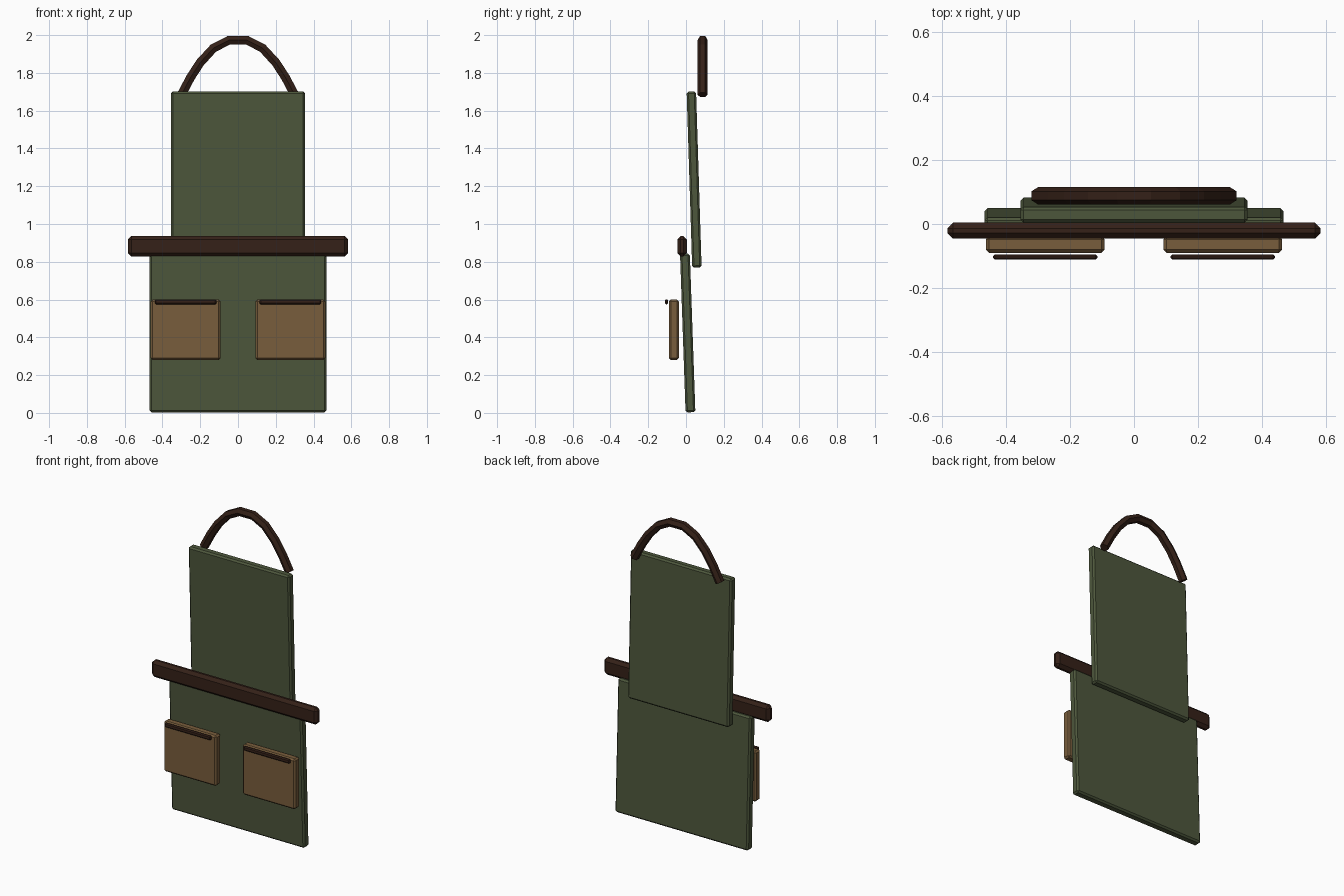
import bpy, math

if "Cube" in bpy.data.objects:
    bpy.data.objects.remove(bpy.data.objects["Cube"])

GREEN, BROWN, TAN = (0.075, 0.095, 0.045, 1), (0.035, 0.015, 0.009, 1), (0.19, 0.11, 0.045, 1)


def material(name, color):
    mat = bpy.data.materials.new(name)
    mat.diffuse_color = color
    mat.use_nodes = True
    mat.node_tree.nodes["Principled BSDF"].inputs["Base Color"].default_value = mat.diffuse_color
    return mat


canvas = material("green_canvas", GREEN)
leather = material("dark_leather", BROWN)
pocket_cloth = material("tan_cloth", TAN)


def box(name, center, size, bevel, mat, tilt=0.0):
    bpy.ops.mesh.primitive_cube_add(size=1, location=center)
    ob = bpy.context.object
    ob.name = name
    ob.scale = size
    bpy.ops.object.transform_apply(location=False, rotation=False, scale=True)
    ob.rotation_euler.x = math.radians(tilt)
    mod = ob.modifiers.new("bevel", "BEVEL")
    mod.width = bevel
    mod.segments = 1
    ob.data.materials.append(mat)
    return ob


# Skirt and bib panels, both leaning slightly forward
box("skirt_panel", (0, 0.009, 0.423), (0.935, 0.052, 0.84), 0.01, canvas, 2)
box("bib_panel", (0, 0.043, 1.235), (0.71, 0.05, 0.932), 0.01, canvas, 1.8)

# Waist belt
box("waist_belt", (0, -0.021, 0.882), (1.166, 0.05, 0.108), 0.018, leather)

# Pockets with trim along the top
for side, label in ((-1, "left"), (1, "right")):
    box(label + "_pocket", (side * 0.277, -0.064, 0.44), (0.37, 0.052, 0.32), 0.01, pocket_cloth)
    box(label + "_pocket_trim", (side * 0.277, -0.103, 0.588), (0.325, 0.017, 0.027), 0.006, leather)

# Neck strap: low-sided tube along an arch
half = [(0.3, 1.684), (0.25, 1.778), (0.2, 1.855), (0.13, 1.931), (0.048, 1.973)]
path = [(-x, z) for x, z in half] + half[::-1]
curve = bpy.data.curves.new("neck_strap", "CURVE")
curve.dimensions = "3D"
curve.bevel_depth = 0.027
curve.bevel_resolution = 1
curve.use_fill_caps = True
spline = curve.splines.new("POLY")
spline.points.add(len(path) - 1)
for p, (x, z) in zip(spline.points, path):
    p.co = (x, 0.088, z, 1)
spline.use_smooth = False
strap = bpy.data.objects.new("neck_strap", curve)
bpy.context.collection.objects.link(strap)
curve.materials.append(leather)
